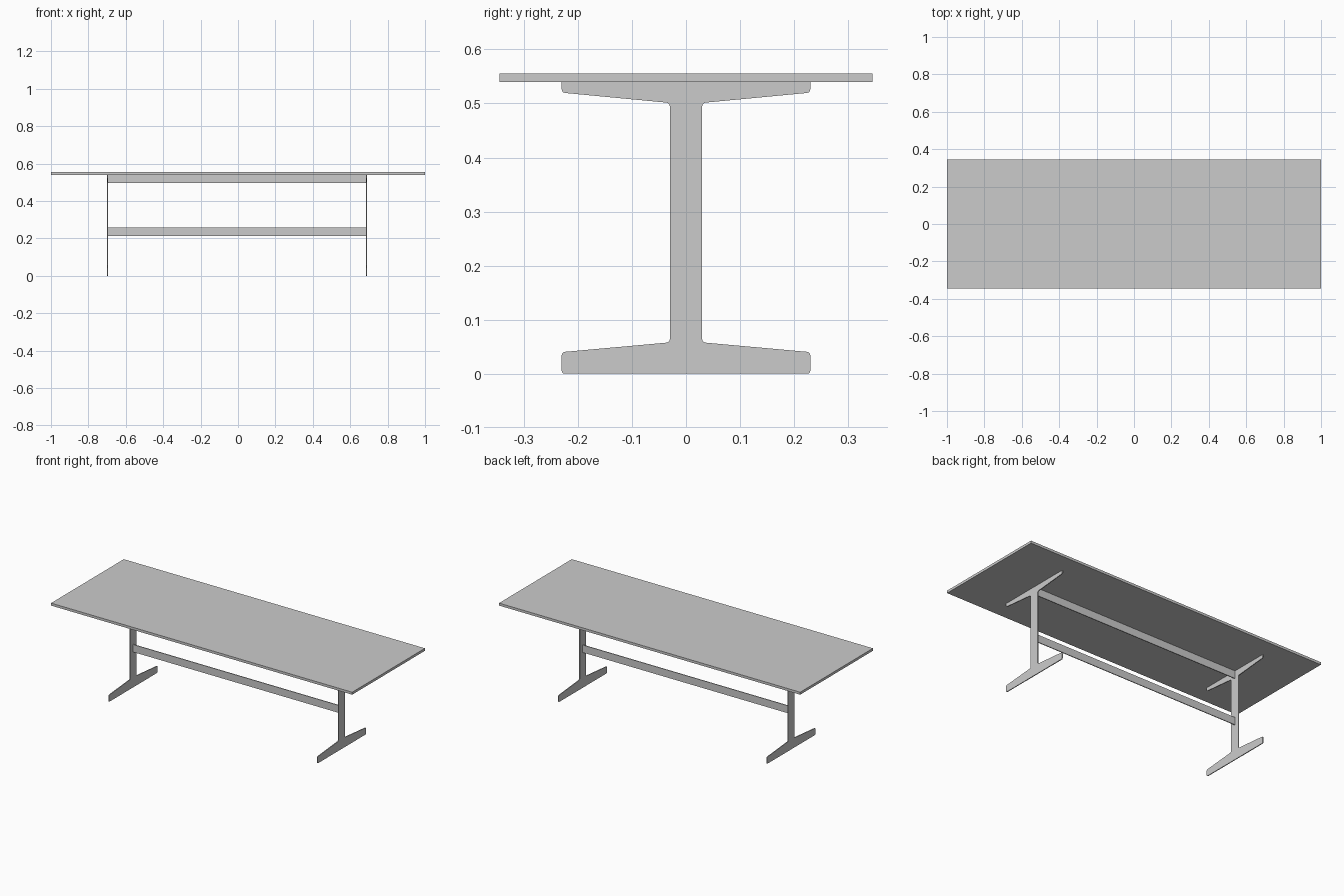
import bpy, bmesh

cube = bpy.data.objects.get("Cube")
if cube:
    bpy.data.objects.remove(cube, do_unlink=True)

# One plain grey for the whole table
grey = bpy.data.materials.new("plain grey")
grey.use_nodes = True
colour = (0.6, 0.6, 0.6, 1)
grey.diffuse_color = colour
grey.node_tree.nodes["Principled BSDF"].inputs["Base Color"].default_value = colour

TOP_Z, BOTTOM_Z = 0.555, 0.54      # table top faces
LEFT_X, RIGHT_X = 0.687, -0.697    # leg plate centres
PLATE = 0.005                      # sheet thickness


def add_object(name, bm):
    bmesh.ops.recalc_face_normals(bm, faces=bm.faces)
    mesh = bpy.data.meshes.new(name)
    bm.to_mesh(mesh)
    bm.free()
    mesh.materials.append(grey)
    obj = bpy.data.objects.new(name, mesh)
    bpy.context.collection.objects.link(obj)
    return obj


def box(name, low, high):
    bm = bmesh.new()
    bmesh.ops.create_cube(bm, size=1)
    for v in bm.verts:
        v.co = [(a + b) / 2 + c * (b - a) for a, b, c in zip(low, high, v.co)]
    return add_object(name, bm)


def leg(name, x):
    # Half outline (y, z) from foot to top bracket, mirrored across y
    half = [(0.23, 0), (0.23, 0.04), (0.03, 0.058),
            (0.03, 0.501), (0.23, 0.52), (0.23, BOTTOM_Z)]
    outline = half + [(-y, z) for y, z in reversed(half)]
    bm = bmesh.new()
    verts = [bm.verts.new((x - PLATE / 2, y, z)) for y, z in outline]
    face = bm.faces.new(verts)
    # Round every corner except those against the table top
    corners = [v for v in verts if v.co.z < BOTTOM_Z - 0.01]
    bmesh.ops.bevel(bm, geom=corners, offset=0.006, segments=3,
                    profile=0.5, affect='VERTICES')
    result = bmesh.ops.extrude_face_region(bm, geom=bm.faces[:])
    new = [g for g in result["geom"] if isinstance(g, bmesh.types.BMVert)]
    bmesh.ops.translate(bm, verts=new, vec=(PLATE, 0, 0))
    return add_object(name, bm)


# Table top
box("table_top", (-1, -0.345, BOTTOM_Z), (1, 0.345, TOP_Z))

# End legs
leg("left_leg", LEFT_X)
leg("right_leg", RIGHT_X)

# Upright rails joining the legs
for name, low, high in (("upper_rail", 0.495, BOTTOM_Z), ("lower_rail", 0.212, 0.257)):
    box(name, (RIGHT_X, -PLATE / 2, low), (LEFT_X, PLATE / 2, high))
